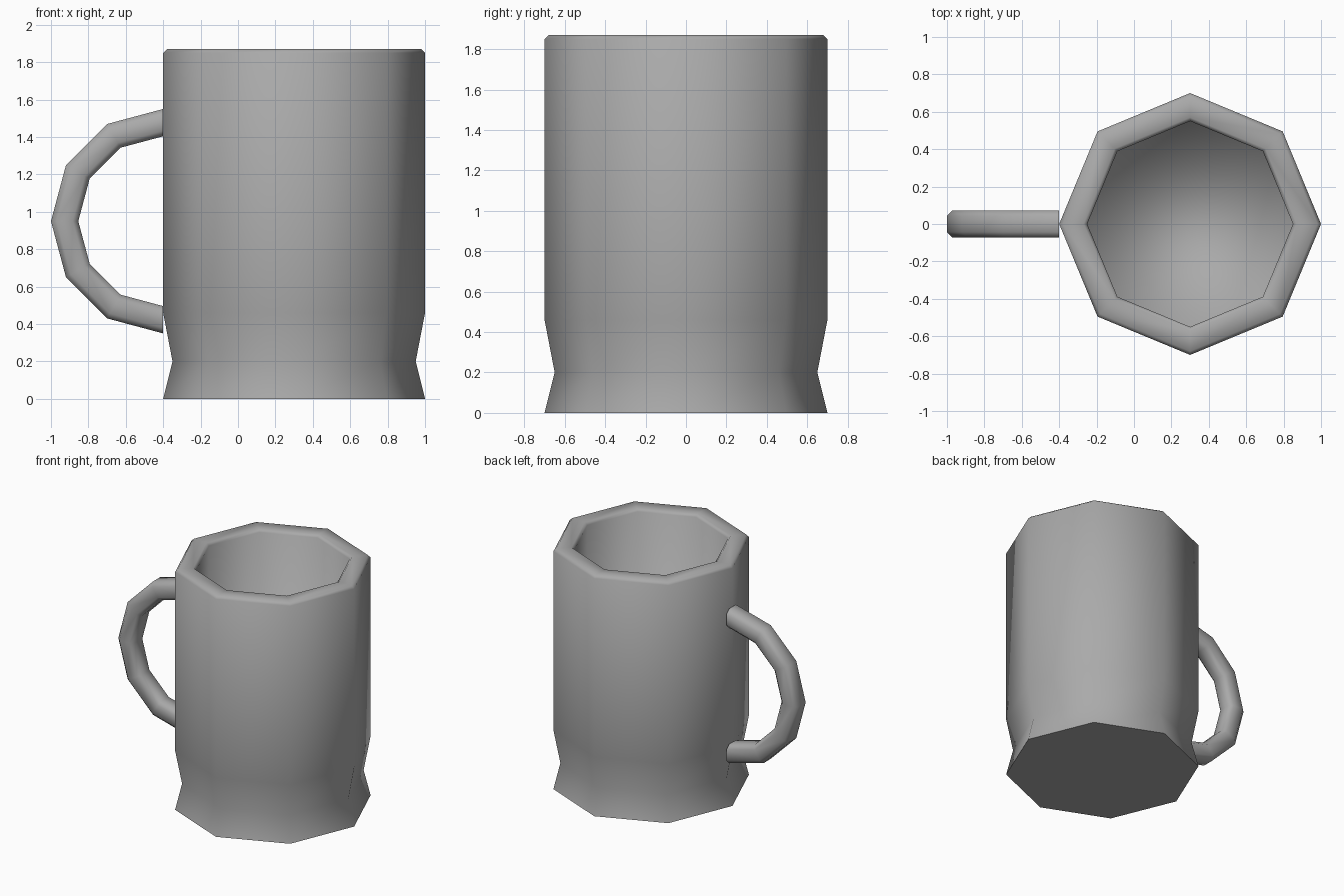
import bpy
import bmesh
from math import sin, cos, pi
from mathutils import Vector

cube = bpy.data.objects.get("Cube")
if cube:
    bpy.data.objects.remove(cube, do_unlink=True)

grey = bpy.data.materials.new("warm_grey")
grey.use_nodes = True
colour = (0.4, 0.4, 0.4, 1)
grey.diffuse_color = colour
grey.node_tree.nodes["Principled BSDF"].inputs["Base Color"].default_value = colour


def loft(name, rings, flat_start, flat_end):
    """Bridge matching rings of points, cap both ends, shade smoothly."""
    bm = bmesh.new()
    loops = [[bm.verts.new(p) for p in ring] for ring in rings]
    n = len(rings[0])
    for a, b in zip(loops, loops[1:]):
        for i in range(n):
            j = (i + 1) % n
            bm.faces.new((a[i], a[j], b[j], b[i]))
    start = bm.faces.new(list(reversed(loops[0])))
    end = bm.faces.new(loops[-1])
    for face in bm.faces:
        face.smooth = True
    start.smooth = not flat_start
    end.smooth = not flat_end
    bmesh.ops.recalc_face_normals(bm, faces=bm.faces)
    mesh = bpy.data.meshes.new(name)
    bm.to_mesh(mesh)
    bm.free()
    mesh.materials.append(grey)
    obj = bpy.data.objects.new(name, mesh)
    bpy.context.collection.objects.link(obj)
    return obj


# Eight-sided mug body: outside, chamfered rim, then down to the inner floor
SIDES = 8
MUG_X = 0.3
profile = [(0.7, 0), (0.65, 0.2), (0.7, 0.46), (0.7, 1.85), (0.68, 1.87),
           (0.57, 1.87), (0.55, 1.85), (0.55, 0.15)]
body_rings = [[Vector((MUG_X + r * cos(2 * pi * i / SIDES),
                       r * sin(2 * pi * i / SIDES), z)) for i in range(SIDES)]
              for r, z in profile]
loft("mug_body", body_rings, True, False)

# Handle: a chamfered square section swept round a half circle
HALF, CUT = 0.073, 0.03
flat = HALF - CUT
section = [(HALF, -flat), (HALF, flat), (flat, HALF), (-flat, HALF),
           (-HALF, flat), (-HALF, -flat), (-flat, -HALF), (flat, -HALF)]
CENTRE = Vector((-0.4, 0, 0.95))
RADIUS = 0.527
STEPS = 6
handle_rings = []
for k in range(STEPS + 1):
    a = pi / 2 + pi * k / STEPS
    out = Vector((cos(a), 0, sin(a)))
    handle_rings.append([CENTRE + out * (RADIUS + u) + Vector((0, v, 0))
                         for u, v in section])
loft("handle", handle_rings, True, True)
